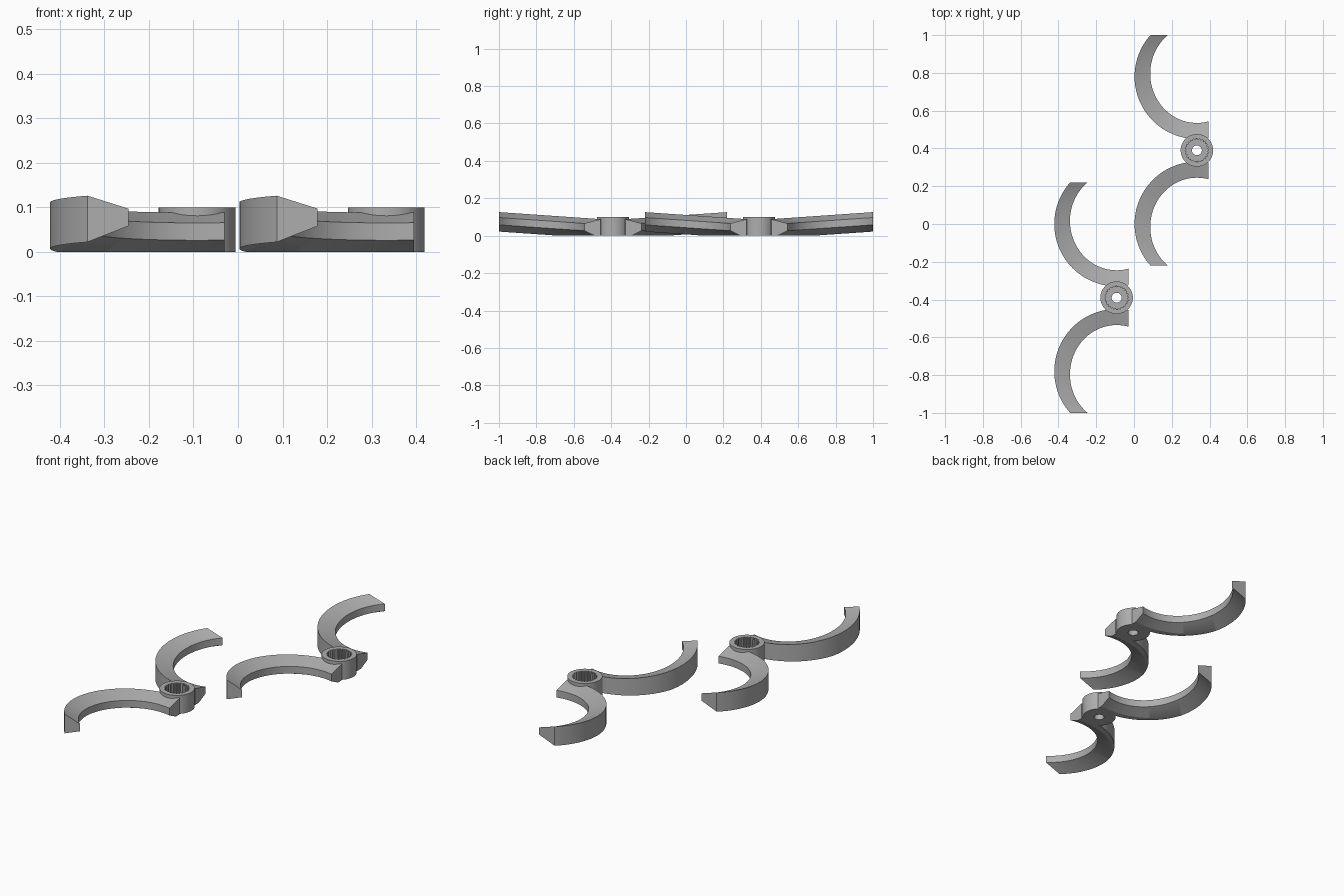
import bpy, bmesh, math

if "Cube" in bpy.data.objects:
    bpy.data.objects.remove(bpy.data.objects["Cube"])

grey = bpy.data.materials.new("plain_grey")
grey.diffuse_color = (0.42, 0.42, 0.42, 1)
grey.use_nodes = True
grey.node_tree.nodes["Principled BSDF"].inputs["Base Color"].default_value = grey.diffuse_color

HUBS = [(0.333, 0.39), (-0.092, -0.39)]   # centres of the two clips
TIP, END = 0.61, 0.062                    # tip cut in y, root cut in x
TILT = 0.069                              # arms rise towards the tip


def finish(name, bm, loc):
    bmesh.ops.recalc_face_normals(bm, faces=bm.faces)
    me = bpy.data.meshes.new(name)
    bm.to_mesh(me)
    bm.free()
    me.materials.append(grey)
    ob = bpy.data.objects.new(name, me)
    ob.location = (*loc, 0)
    bpy.context.collection.objects.link(ob)
    bpy.ops.object.select_all(action='DESELECT')
    ob.select_set(True)
    bpy.context.view_layer.objects.active = ob
    bpy.ops.object.shade_smooth_by_angle(angle=math.radians(25))


def arc(cy, rx, ry, n):
    """Elliptic arc from the root cut round to the tip cut."""
    a0 = -math.acos(END / rx)
    a1 = -math.pi - math.asin((TIP - cy) / ry)
    return [(rx * math.cos(a0 + (a1 - a0) * i / n),
             cy + ry * math.sin(a0 + (a1 - a0) * i / n)) for i in range(n + 1)]


def curved_arm(name, loc, side):
    """Trapezoid section: tall outer wall, thin inner wall, flat underside."""
    n = 56
    bm = bmesh.new()
    rings = []
    for o, i in zip(arc(0.39, 0.33, 0.33, n), arc(0.406, 0.247, 0.261, n)):
        sec = [(o, 0.022), (o, 0.126), (i, 0.097), (i, 0.058)]
        rings.append([bm.verts.new((p[0], side * p[1], z + TILT * (p[1] - TIP)))
                      for p, z in sec])
    for a, b in zip(rings, rings[1:]):
        for k in range(4):
            m = (k + 1) % 4
            bm.faces.new((a[k], a[m], b[m], b[k]))
    bm.faces.new(rings[0])
    bm.faces.new(rings[-1])
    # trim the part of the tilted arm below the base plane
    cut = bmesh.ops.bisect_plane(bm, geom=bm.verts[:] + bm.edges[:] + bm.faces[:],
                                 plane_co=(0, 0, 0), plane_no=(0, 0, -1),
                                 clear_outer=True)
    edges = [e for e in cut["geom_cut"] if isinstance(e, bmesh.types.BMEdge)]
    bmesh.ops.holes_fill(bm, edges=edges, sides=0)
    finish(name, bm, loc)


def hub(name, loc):
    """Round boss with a toothed socket and a screw hole in its floor."""
    n = 96

    def ring(r, z, tooth=0.0):
        return [bm.verts.new(((r - tooth * (i % 4 >= 2)) * math.cos(math.tau * i / n),
                              (r - tooth * (i % 4 >= 2)) * math.sin(math.tau * i / n), z))
                for i in range(n)]

    bm = bmesh.new()
    loops = [ring(0.026, 0), ring(0.086, 0), ring(0.086, 0.1),
             ring(0.062, 0.1, 0.006), ring(0.062, 0.03, 0.006), ring(0.026, 0.03)]
    for a, b in zip(loops, loops[1:] + loops[:1]):
        for i in range(n):
            j = (i + 1) % n
            bm.faces.new((a[i], a[j], b[j], b[i]))
    finish(name, bm, loc)


for number, centre in enumerate(HUBS, 1):
    hub(f"hub_{number}", centre)
    curved_arm(f"back_arm_{number}", centre, 1)
    curved_arm(f"front_arm_{number}", centre, -1)
